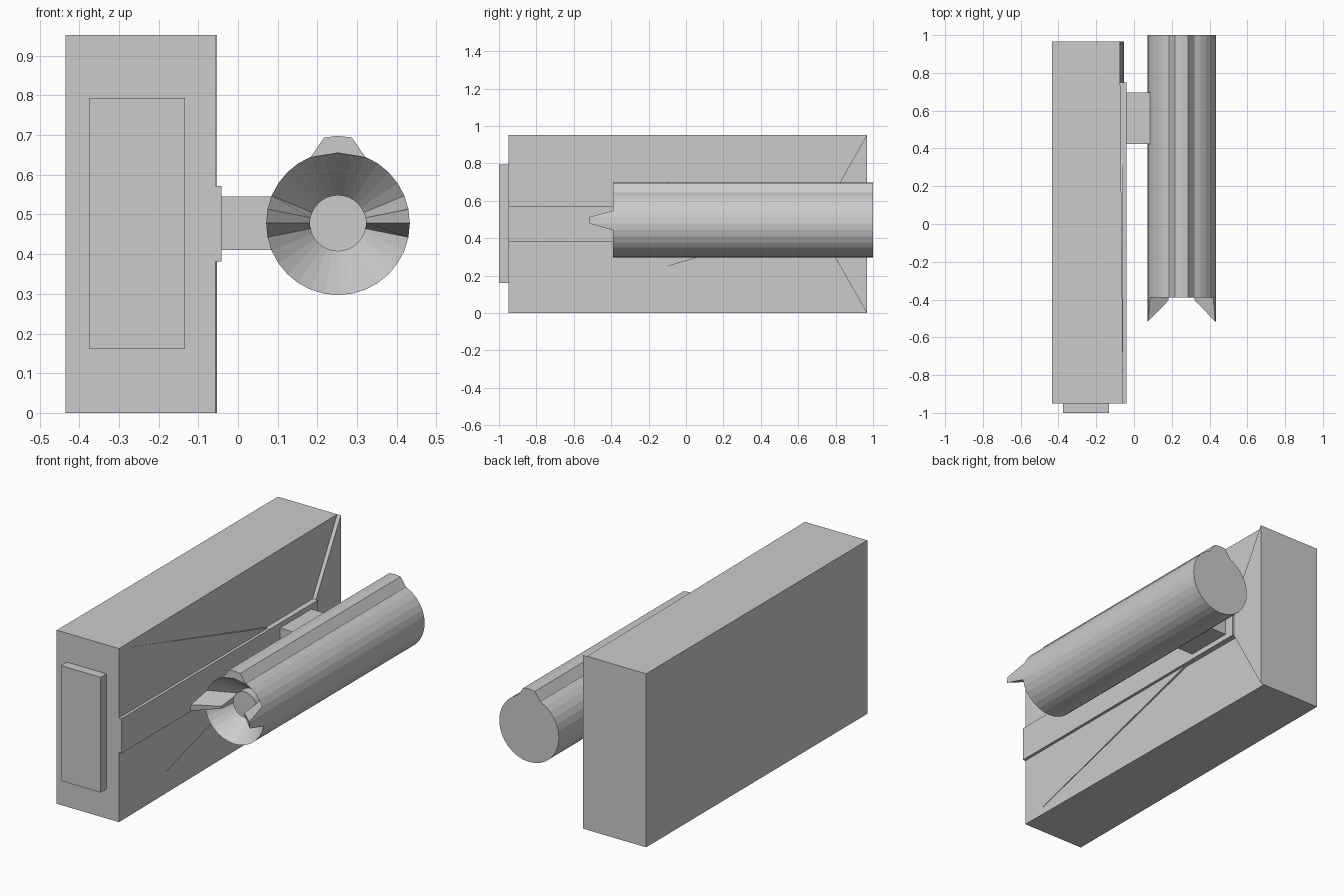
import bpy, bmesh
from math import cos, sin, pi

if "Cube" in bpy.data.objects:
    bpy.data.objects.remove(bpy.data.objects["Cube"])


def finish(bm, name):
    bmesh.ops.recalc_face_normals(bm, faces=bm.faces)
    mesh = bpy.data.meshes.new(name)
    bm.to_mesh(mesh)
    bm.free()
    obj = bpy.data.objects.new(name, mesh)
    bpy.context.collection.objects.link(obj)
    return obj


def prism(name, start, end):
    """Solid between two matching outlines of 3D points."""
    bm = bmesh.new()
    a = [bm.verts.new(p) for p in start]
    b = [bm.verts.new(p) for p in end]
    bm.faces.new(a)
    bm.faces.new(b)
    for i in range(len(a)):
        j = (i + 1) % len(a)
        bm.faces.new((a[i], a[j], b[j], b[i]))
    return finish(bm, name)


def slab(name, outline, x0, x1):
    """Outline in (y, z) extruded along x."""
    return prism(name, [(x0, y, z) for y, z in outline], [(x1, y, z) for y, z in outline])


def box(name, x0, x1, y0, y1, z0, z1):
    return slab(name, [(y0, z0), (y1, z0), (y1, z1), (y0, z1)], x0, x1)


# Main housing, its right wall leaning slightly inwards to the back
Y0, Y1, H = -0.95, 0.967, 0.952
corners = [(-0.435, Y0), (-0.057, Y0), (-0.075, Y1), (-0.435, Y1)]
prism("housing", [(x, y, 0) for x, y in corners], [(x, y, H) for x, y in corners])

# Raised tapering side panels
slab("front_side_panel", [(Y0, H), (0.35, 0.57), (0.35, 0.382), (Y0, 0)], -0.08, -0.057)
slab("back_side_panel", [(Y1, H), (0.75, 0.57), (0.75, 0.382), (Y1, 0)], -0.08, -0.053)

# Side rail, front plate and connecting bracket
box("side_rail", -0.08, -0.041, Y0, 0.75, 0.382, 0.572)
box("front_plate", -0.375, -0.133, -1.0, -0.94, 0.161, 0.793)
box("bracket", -0.045, 0.10, 0.423, 0.695, 0.411, 0.545)

# Tube with a conical mouth, central hub and two pointed prongs
CX, CZ, N = 0.252, 0.478, 32
PRONGS = (0, 1, N // 2 - 1, N // 2)
bm = bmesh.new()


def ring(radius, y, prong_y=None):
    verts = []
    for i in range(N):
        a = 2 * pi * i / N
        yy = prong_y if prong_y is not None and i in PRONGS else y
        verts.append(bm.verts.new((CX + radius * cos(a), yy, CZ + radius * sin(a))))
    return verts


rings = [ring(0.181, 1.0), ring(0.181, -0.39), ring(0.181, -0.39, -0.515),
         ring(0.071, -0.25, -0.405), ring(0.071, -0.30)]
bm.faces.new(rings[0])
bm.faces.new(rings[-1])
for r, s in zip(rings, rings[1:]):
    for i in range(N):
        j = (i + 1) % N
        bm.faces.new((r[i], r[j], s[j], s[i]))
bmesh.ops.remove_doubles(bm, verts=bm.verts, dist=0.0005)
finish(bm, "tube")

# Ridge along the top of the tube
half = [(0.069, 0.644), (0.035, 0.694), (0, 0.698)]
outline = half + [(-x, z) for x, z in half[1::-1]]
outline.append((0, 0.655))
prism("top_ridge", [(CX + x, -0.39, z) for x, z in outline],
      [(CX + x, 1.0, z) for x, z in outline])
